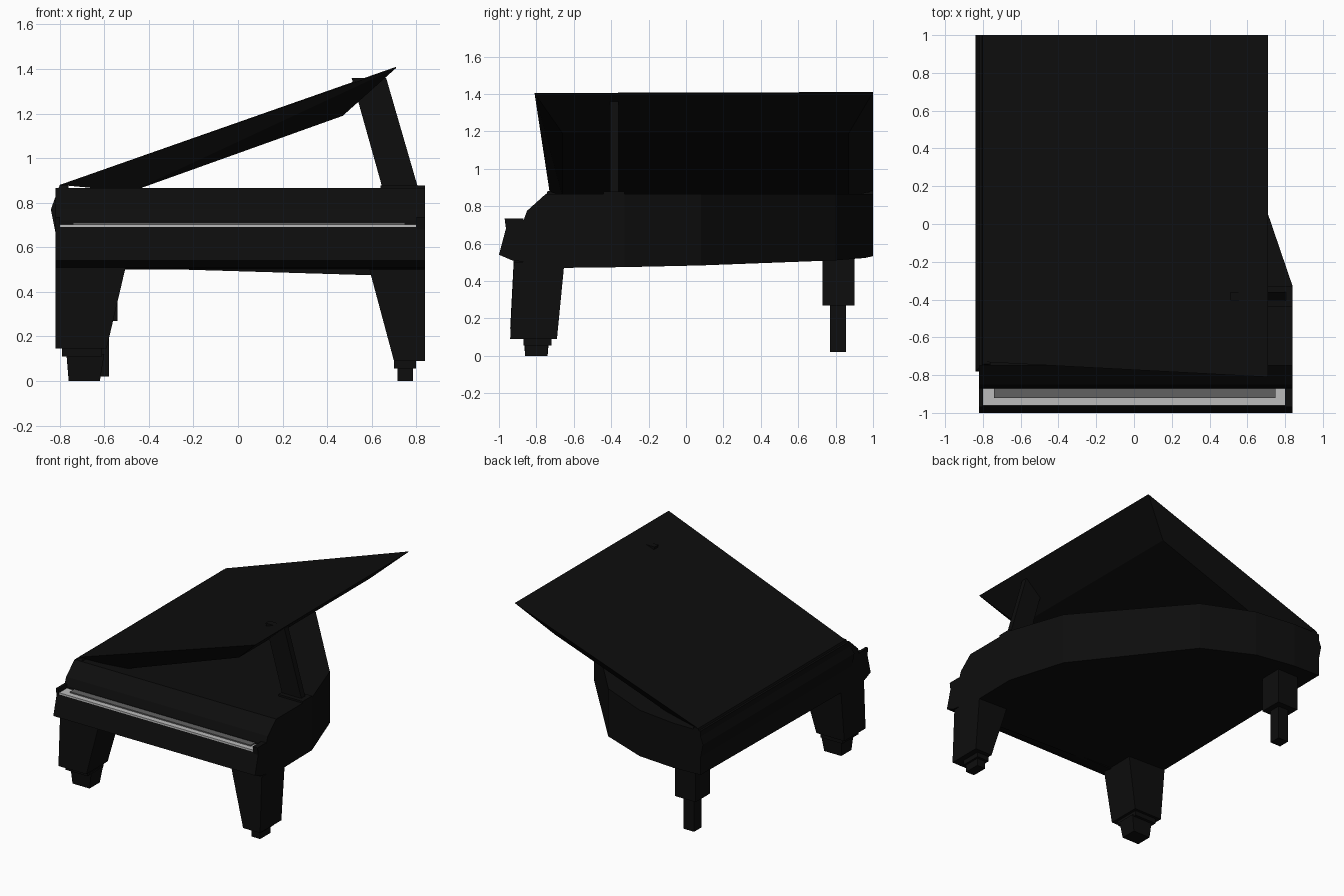
import bpy, bmesh

if "Cube" in bpy.data.objects:
    bpy.data.objects.remove(bpy.data.objects["Cube"])


def material(name, v):
    m = bpy.data.materials.new(name)
    m.diffuse_color = (v, v, v, 1)
    m.use_nodes = True
    m.node_tree.nodes["Principled BSDF"].inputs["Base Color"].default_value = m.diffuse_color
    return m


BLACK = material("black_lacquer", 0.004)
WHITE = material("white_keys", 0.5)
GREY = material("grey_keys", 0.12)


def hull(name, points, mat=BLACK):
    """Convex flat-faced part from its corner points."""
    bm = bmesh.new()
    for p in points:
        bm.verts.new(p)
    bmesh.ops.convex_hull(bm, input=bm.verts[:])
    bmesh.ops.dissolve_limit(bm, angle_limit=0.01, verts=bm.verts[:], edges=bm.edges[:])
    bmesh.ops.recalc_face_normals(bm, faces=bm.faces[:])
    me = bpy.data.meshes.new(name)
    bm.to_mesh(me)
    bm.free()
    me.materials.append(mat)
    ob = bpy.data.objects.new(name, me)
    bpy.context.collection.objects.link(ob)
    return ob


def rect(x, y, z):
    return [(a, b, z) for a in x for b in y]


def block(name, x, y, z, mat=BLACK):
    return hull(name, rect(x, y, z[0]) + rect(x, y, z[1]), mat)


def taper(name, x0, y0, z0, x1, y1, z1):
    return hull(name, rect(x0, y0, z0) + rect(x1, y1, z1))


def prism_x(name, profile, x0, x1):
    return hull(name, [(x, y, z) for x in (x0, x1) for y, z in profile])


# Case: curved right side, straight left side, sloped fallboard
curve = [(0.84, -0.33), (0.70, 0.08), (0.08, 0.80), (-0.29, 0.96), (-0.60, 1.0), (-0.82, 1.0)]


def under(x, y):
    return 0.503 - 0.03 * x + 0.012 * y


pts = [(x, y, 0.865) for x, y in curve] + [(x, y, under(x, y)) for x, y in curve]
for x in (-0.82, 0.84):
    pts += [(x, -0.75, 0.865), (x, -0.85, 0.775), (x, -0.87, 0.72), (x, -0.87, under(x, -0.87))]
hull("case", pts)

# Hinge rim along the left side
rim = [(-0.80, 0.88), (-0.84, 0.77), (-0.82, 0.67), (-0.76, 0.67), (-0.76, 0.88)]
hull("hinge_rim", [(x, y, z) for x, z in rim for y in ((-0.74 if z > 0.8 else -0.78), 1.0)])

# Keyboard
prism_x("key_bed", [(-1.0, 0.54), (-0.96, 0.67), (-0.96, 0.69), (-0.85, 0.69), (-0.85, 0.5), (-0.93, 0.51)],
        -0.82, 0.84)
for side, a, b in (("left", -0.82, -0.80), ("right", 0.80, 0.84)):
    prism_x(side + "_cheek", [(-0.97, 0.735), (-0.87, 0.735), (-0.85, 0.55), (-0.96, 0.66)], a, b)
block("white_keys", (-0.80, 0.80), (-0.96, -0.86), (0.68, 0.703), WHITE)
block("dark_keys", (-0.74, 0.75), (-0.92, -0.86), (0.69, 0.712), GREY)

# Open lid with bevelled underside
hull("lid", [(-0.80, -0.73, 0.88), (0.71, -0.81, 1.405), (0.71, 1.0, 1.41), (-0.80, 1.0, 0.88),
             (0.47, -0.66, 1.19), (0.47, 0.87, 1.19), (-0.48, 0.87, 0.85), (-0.48, -0.66, 0.85)])

# Lid prop and its base
taper("lid_prop", (0.65, 0.81), (-0.405, -0.36), 0.86, (0.51, 0.665), (-0.405, -0.36), 1.36)
block("prop_base", (0.64, 0.84), (-0.44, -0.33), (0.85, 0.878))

# Front legs with stepped feet
taper("front_left_leg", (-0.82, -0.50), (-0.92, -0.65), 0.53, (-0.82, -0.59), (-0.94, -0.69), 0.145)
block("front_left_foot_collar", (-0.79, -0.61), (-0.90, -0.71), (0.11, 0.15))
taper("front_left_foot", (-0.77, -0.60), (-0.87, -0.73), 0.12, (-0.76, -0.62), (-0.86, -0.74), 0.0)
taper("front_right_leg", (0.59, 0.84), (-0.92, -0.65), 0.50, (0.70, 0.84), (-0.94, -0.69), 0.09)
block("front_right_foot_collar", (0.70, 0.80), (-0.87, -0.72), (0.055, 0.10))
block("front_right_foot", (0.715, 0.785), (-0.86, -0.74), (0.0, 0.07))

# Back leg
block("back_leg_block", (-0.71, -0.54), (0.73, 0.90), (0.27, 0.53))
block("back_leg_post", (-0.665, -0.58), (0.77, 0.855), (0.02, 0.28))
